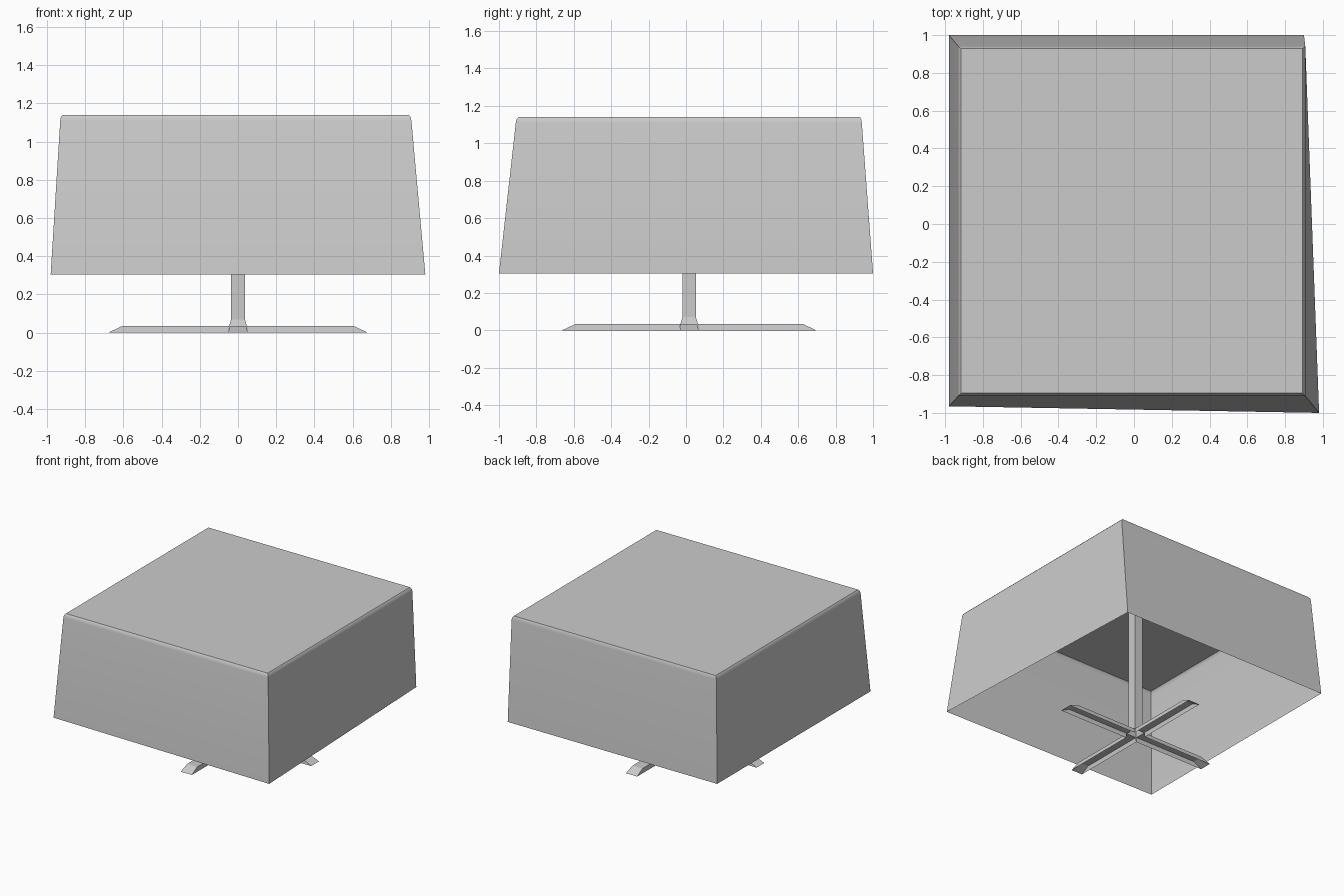
import bpy
import bmesh
from mathutils import Matrix, Vector

cube = bpy.data.objects.get("Cube")
if cube:
    bpy.data.objects.remove(cube, do_unlink=True)

grey = bpy.data.materials.new("light_grey")
grey.use_nodes = True
colour = (0.6, 0.6, 0.6, 1)
grey.diffuse_color = colour
grey.node_tree.nodes["Principled BSDF"].inputs["Base Color"].default_value = colour

CENTRE_Y = 0.017


def finish(name, bm):
    """Turn a bmesh into a named grey object."""
    mesh = bpy.data.meshes.new(name)
    bm.to_mesh(mesh)
    bm.free()
    mesh.materials.append(grey)
    obj = bpy.data.objects.new(name, mesh)
    bpy.context.collection.objects.link(obj)
    return obj


def loft(name, rings, cap=False):
    """Skin four-cornered rings from bottom to top."""
    bm = bmesh.new()
    loops = [[bm.verts.new(p) for p in ring] for ring in rings]
    for low, high in zip(loops, loops[1:]):
        for i in range(4):
            j = (i + 1) % 4
            bm.faces.new((low[i], low[j], high[j], high[i]))
    if cap:
        bm.faces.new(loops[-1])
    return finish(name, bm)


def rect(x0, x1, y0, y1, z):
    return [(x0, y0, z), (x1, y0, z), (x1, y1, z), (x0, y1, z)]


def square(r, z):
    return rect(-r, r, CENTRE_Y - r, CENTRE_Y + r, z)


# Canopy: open underneath, uneven hem, small rounded shoulder
hem = [(-0.98, -0.965, 0.305), (0.98, -1, 0.305), (0.9, 1, 0.305), (-0.98, 1, 0.305)]
canopy = loft("canopy", [
    hem,
    rect(-0.93, 0.907, -0.91, 0.94, 1.11),
    rect(-0.927, 0.903, -0.906, 0.937, 1.128),
    rect(-0.917, 0.893, -0.896, 0.93, 1.14),
], cap=True)

# Pole: square tube flaring into the foot
pole = loft("pole", [square(0.047, 0.034), square(0.036, 0.07), square(0.036, 1.135)])

# Foot: four channel-shaped arms, open underneath, with sloping tips
for k, side in enumerate(("left", "back", "right", "front")):
    bm = bmesh.new()
    turn = Matrix.Translation((0, CENTRE_Y, 0)) @ Matrix.Rotation(k * 1.570796, 4, "Z")
    sections = []
    for base_r, top_r in ((0.05, 0.047), (0.68, 0.605)):
        points = ((base_r, -0.05, 0), (top_r, -0.045, 0.035),
                  (top_r, 0.045, 0.035), (base_r, 0.05, 0))
        sections.append([bm.verts.new(turn @ Vector(p)) for p in points])
    inner, outer = sections
    for i in range(3):
        bm.faces.new((inner[i], outer[i], outer[i + 1], inner[i + 1]))
    bm.faces.new(outer)
    bmesh.ops.recalc_face_normals(bm, faces=bm.faces)
    finish("foot_arm_" + side, bm)

# Soften only the canopy shoulder
bpy.ops.object.select_all(action="DESELECT")
canopy.select_set(True)
bpy.context.view_layer.objects.active = canopy
bpy.ops.object.shade_smooth_by_angle(angle=0.8)
